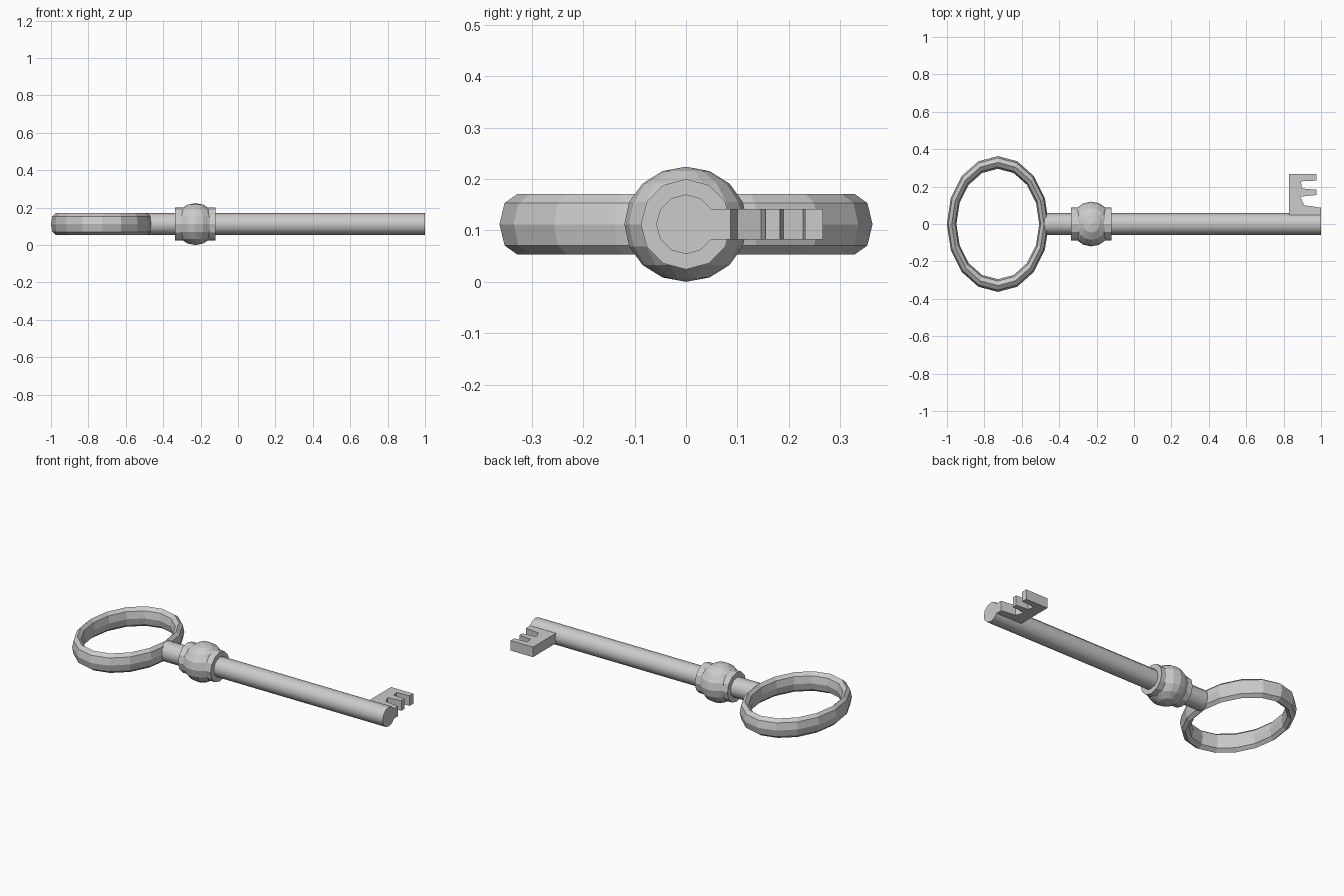
import bpy, bmesh
from math import radians, cos, sin, pi

if "Cube" in bpy.data.objects:
    bpy.data.objects.remove(bpy.data.objects["Cube"])

ZC = 0.112  # height of the key's axis


def make_object(name, bm):
    bmesh.ops.recalc_face_normals(bm, faces=bm.faces)
    mesh = bpy.data.meshes.new(name)
    bm.to_mesh(mesh)
    bm.free()
    ob = bpy.data.objects.new(name, mesh)
    bpy.context.collection.objects.link(ob)
    return ob


def rod(name, x0, x1, radius, sides=12):
    bpy.ops.mesh.primitive_cylinder_add(vertices=sides, radius=radius, depth=x1 - x0,
                                        location=((x0 + x1) / 2, 0, ZC),
                                        rotation=(0, radians(90), 0))
    ob = bpy.context.object
    ob.name = name
    return ob


# Oval handle ring with an eight-sided section
bpy.ops.mesh.primitive_torus_add(major_segments=16, minor_segments=8,
                                 major_radius=0.329, minor_radius=0.034,
                                 location=(-0.728, 0, ZC))
ring = bpy.context.object
ring.name = "handle_ring"
ring.scale = (0.75, 1, 1.72)
for p in ring.data.polygons:
    p.use_smooth = False

# Shaft
rod("shaft", -0.48, 1.0, 0.058)
bpy.ops.object.shade_smooth_by_angle(angle=radians(35))

# Collar and the faceted ball swelling out of it
rod("collar", -0.336, -0.12, 0.088)
bpy.ops.mesh.primitive_uv_sphere_add(segments=16, ring_count=8, radius=0.112,
                                     location=(-0.228, 0, ZC))
ball = bpy.context.object
ball.name = "ball"
ball.scale = (1, 1.07, 1)

# Toothed bit, an extruded outline
outline = [(0.828, 0.0), (0.828, 0.267), (0.976, 0.267), (0.976, 0.232),
           (0.892, 0.228), (0.898, 0.19), (0.976, 0.183), (0.976, 0.155),
           (0.89, 0.146), (0.91, 0.1), (1.0, 0.087), (1.0, 0.0)]
bm = bmesh.new()
face = bm.faces.new([bm.verts.new((x, y, ZC - 0.03)) for x, y in outline])
ext = bmesh.ops.extrude_face_region(bm, geom=[face])
bmesh.ops.translate(bm, vec=(0, 0, 0.06),
                    verts=[v for v in ext["geom"] if isinstance(v, bmesh.types.BMVert)])
make_object("toothed_bit", bm)
